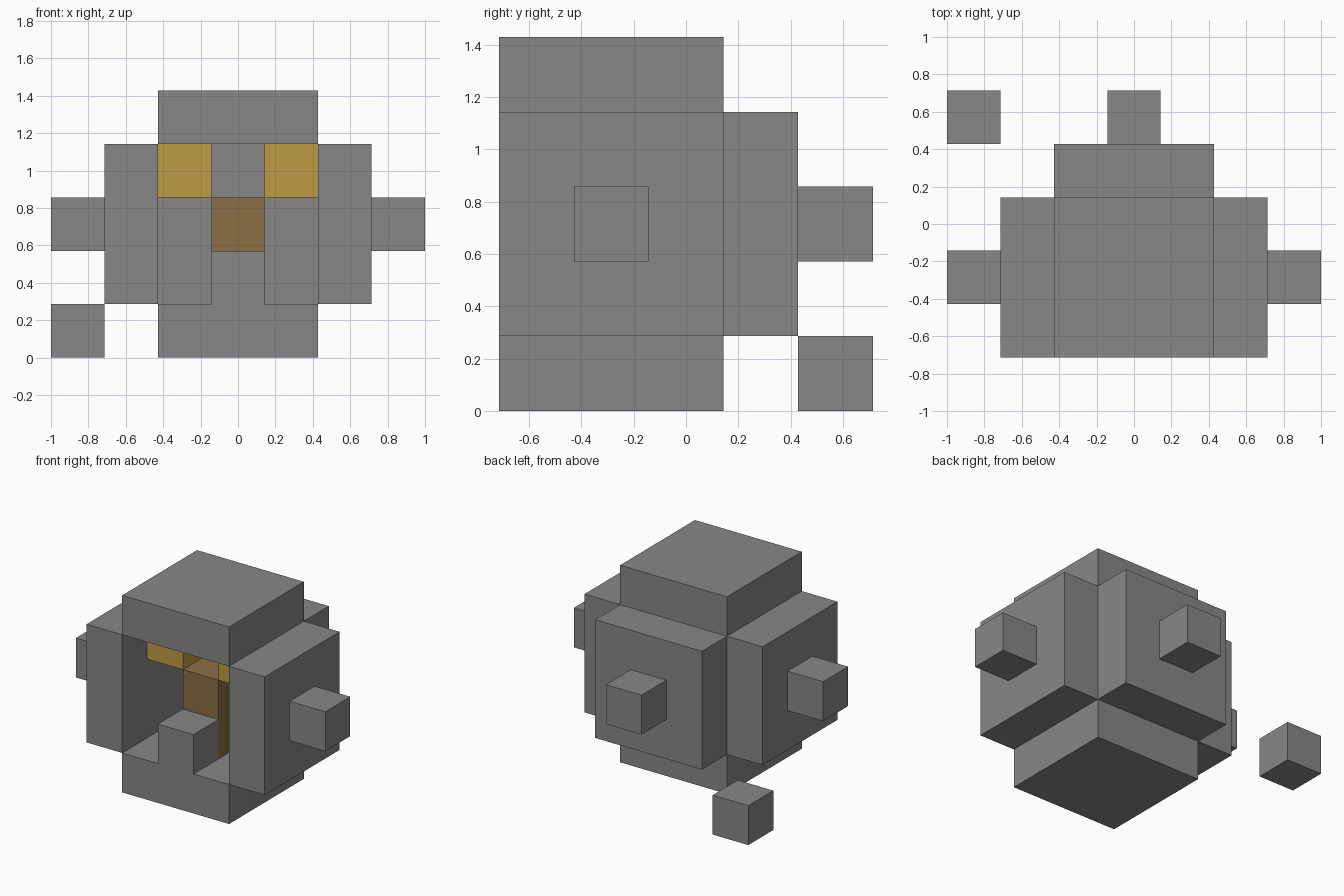
import bpy
import bmesh
from mathutils import Vector

U = 2 / 7  # edge of one cube of the block grid

if "Cube" in bpy.data.objects:
    bpy.data.objects.remove(bpy.data.objects["Cube"], do_unlink=True)


def material(name, rgb):
    mat = bpy.data.materials.new(name)
    mat.use_nodes = True
    mat.diffuse_color = (*rgb, 1)
    mat.node_tree.nodes["Principled BSDF"].inputs["Base Color"].default_value = (*rgb, 1)
    return mat


GREY = material("stone grey", (0.242, 0.242, 0.242))
YELLOW = material("amber yellow", (0.52, 0.33, 0.058))
BROWN = material("wood brown", (0.258, 0.156, 0.058))


def block(name, center, size, mat):
    """Box with centre and size in grid units."""
    bm = bmesh.new()
    bmesh.ops.create_cube(bm, size=1)
    for v in bm.verts:
        v.co = (Vector(center) + v.co * Vector(size)) * U
    mesh = bpy.data.meshes.new(name)
    bm.to_mesh(mesh)
    bm.free()
    mesh.materials.append(mat)
    obj = bpy.data.objects.new(name, mesh)
    bpy.context.collection.objects.link(obj)
    return obj


CUBE = (1, 1, 1)

# Hollow shell, open at the front
block("top_slab", (0, -1, 4.5), (3, 3, 1), GREY)
block("bottom_slab", (0, -1, 0.5), (3, 3, 1), GREY)
block("back_wall", (0, 1, 2.5), (3, 1, 3), GREY)

# Mirrored side walls, their knobs and the eyes
for side, s in (("left", 1), ("right", -1)):
    block(side + "_wall", (2 * s, -1, 2.5), (1, 3, 3), GREY)
    block(side + "_knob", (3 * s, -1, 2.5), CUBE, GREY)
    block(side + "_eye", (s, -1, 3.5), CUBE, YELLOW)

# Knob on the back, peg at the opening, column inside, loose cube behind
block("back_knob", (0, 2, 2.5), CUBE, GREY)
block("front_peg", (0, -2, 1.5), CUBE, GREY)
block("inner_column", (0, -1, 2), (1, 1, 2), BROWN)
block("loose_cube", (-3, 2, 0.5), CUBE, GREY)
